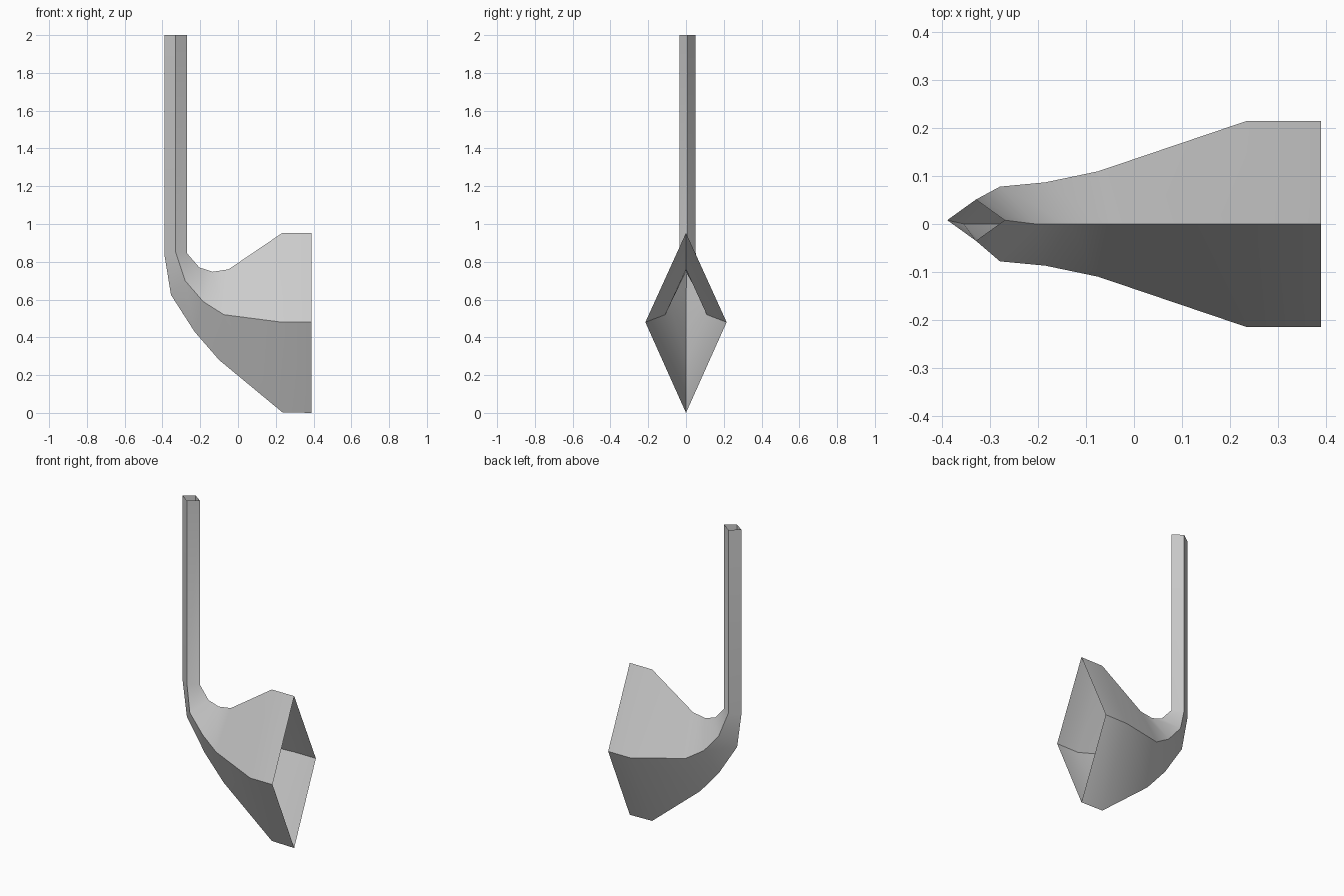
import bpy, bmesh, math

if "Cube" in bpy.data.objects:
    bpy.data.objects.remove(bpy.data.objects["Cube"])

# Diamond sections: outer (x, z), side (x, z), inner (x, z), half width, y offset
SECTIONS = [
    ((-0.39, 2.00), (-0.33, 2.00), (-0.27, 2.00), 0.043, 0.008),
    ((-0.39, 0.84), (-0.33, 0.85), (-0.27, 0.845), 0.043, 0.008),
    ((-0.355, 0.625), (-0.28, 0.70), (-0.205, 0.77), 0.078, 0.0),
    ((-0.23, 0.43), (-0.185, 0.59), (-0.135, 0.747), 0.087, 0.0),
    ((-0.10, 0.28), (-0.075, 0.52), (-0.05, 0.76), 0.11, 0.0),
    ((0.235, 0.003), (0.235, 0.48), (0.235, 0.953), 0.215, 0.0),
    ((0.39, 0.0), (0.39, 0.48), (0.39, 0.953), 0.215, 0.0),
]

# Open four-sided pipe flaring into a horn mouth
bm = bmesh.new()
rings = []
for outer, side, inner, w, y in SECTIONS:
    pts = [(outer[0], y, outer[1]), (side[0], y + w, side[1]),
           (inner[0], y, inner[1]), (side[0], y - w, side[1])]
    rings.append([bm.verts.new(p) for p in pts])
for a, b in zip(rings, rings[1:]):
    for i in range(4):
        j = (i + 1) % 4
        bm.faces.new((a[i], b[i], b[j], a[j]))
# Face outward: a stem side facing -x must have a normal with negative x
bm.normal_update()
bm.faces.ensure_lookup_table()
if bm.faces[0].normal.x > 0:
    bmesh.ops.reverse_faces(bm, faces=bm.faces[:])

mesh = bpy.data.meshes.new("horn_pipe")
bm.to_mesh(mesh)
bm.free()
horn = bpy.data.objects.new("horn_pipe", mesh)
bpy.context.collection.objects.link(horn)

# Soft along the bend, crisp along the four ridges
bpy.context.view_layer.objects.active = horn
horn.select_set(True)
bpy.ops.object.shade_smooth_by_angle(angle=math.radians(30))
